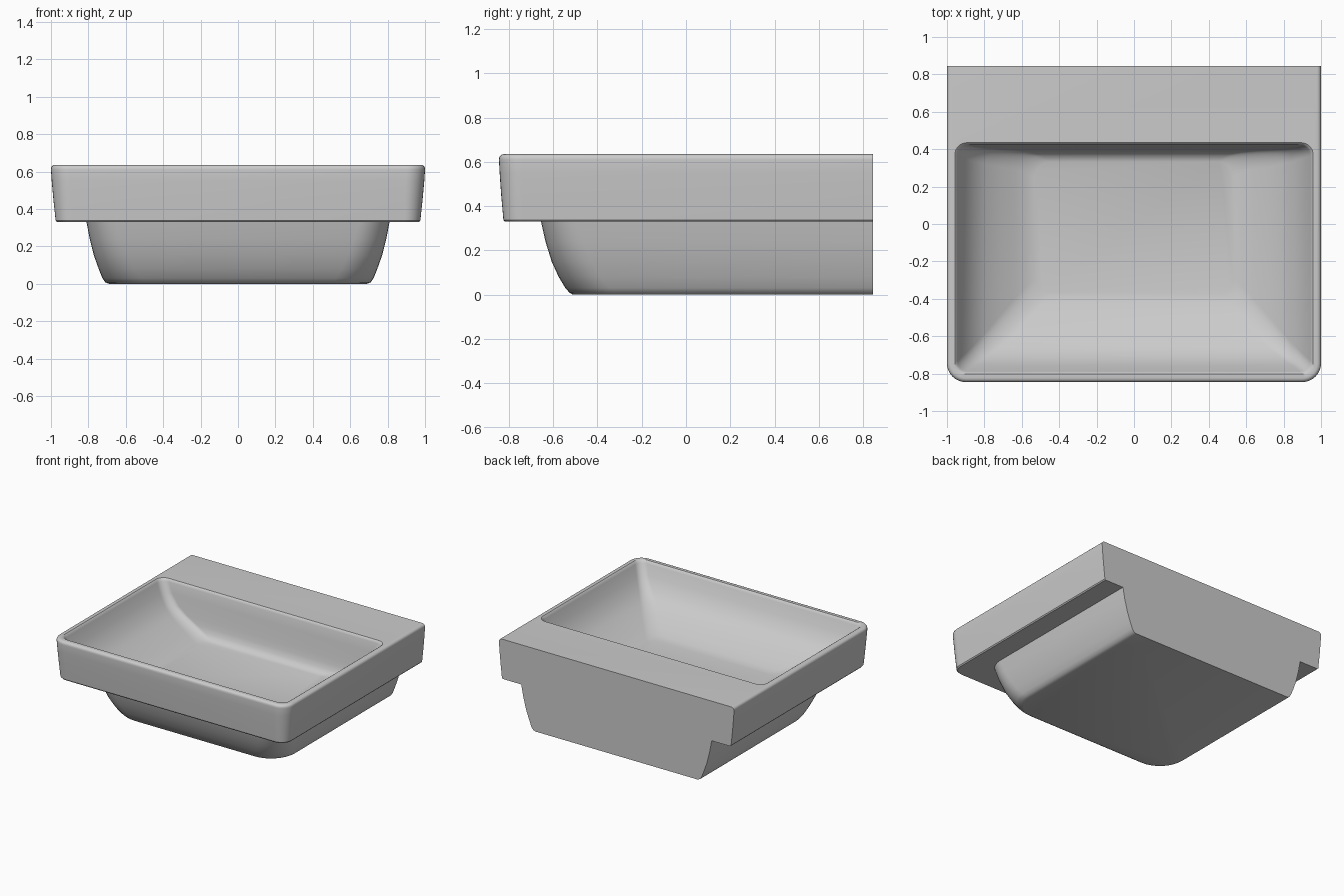
import bpy, bmesh
from math import sin, cos, pi

cube = bpy.data.objects.get("Cube")
if cube:
    bpy.data.objects.remove(cube, do_unlink=True)

BACK = 0.845
CORNER_STEPS = 8


def ring(bm, z, half, front, back, r_front, r_back=0.0):
    """Horizontal rounded rectangle, with separate front and back corner radii."""
    corners = [(half, back, r_back, 0), (-half, back, r_back, 1),
               (-half, front, r_front, 2), (half, front, r_front, 3)]
    verts = []
    for x, y, r, quarter in corners:
        cx = x - r if x > 0 else x + r
        cy = y - r if y > 0 else y + r
        for i in range(CORNER_STEPS + 1):
            a = (quarter + i / CORNER_STEPS) * pi / 2
            verts.append(bm.verts.new((cx + r * cos(a), cy + r * sin(a), z)))
    return verts


# Each row: height, half width, front y, front corner radius
under_bowl = [(0.0, 0.69, -0.51, 0.20), (0.008, 0.71, -0.525, 0.20),
              (0.03, 0.725, -0.545, 0.20), (0.08, 0.745, -0.575, 0.19),
              (0.15, 0.77, -0.607, 0.18), (0.24, 0.793, -0.635, 0.17),
              (0.33, 0.81, -0.655, 0.16)]
apron = [(0.33, 0.968, -0.818, 0.08), (0.338, 0.975, -0.825, 0.085),
         (0.45, 0.987, -0.835, 0.095), (0.55, 0.996, -0.842, 0.10),
         (0.61, 1.0, -0.845, 0.10)]
RIM_TOP, RIM_R = 0.635, 0.022

# Each row: height, half width, front y, back y, corner radius
basin = [(0.635, 0.958, -0.803, 0.435, 0.065), (0.629, 0.950, -0.795, 0.428, 0.06),
         (0.615, 0.944, -0.789, 0.423, 0.06), (0.54, 0.908, -0.757, 0.413, 0.06),
         (0.46, 0.852, -0.712, 0.403, 0.07), (0.41, 0.79, -0.655, 0.398, 0.08),
         (0.365, 0.715, -0.575, 0.393, 0.09), (0.325, 0.64, -0.49, 0.383, 0.09),
         (0.298, 0.58, -0.425, 0.365, 0.09), (0.285, 0.53, -0.375, 0.335, 0.09)]

bm = bmesh.new()
rings = [ring(bm, z, h, f, BACK, r) for z, h, f, r in under_bowl + apron]

# Rounded outer rim edge
for i in range(1, 6):
    a = i / 5 * pi / 2
    inset = RIM_R * (1 - cos(a))
    rings.append(ring(bm, RIM_TOP - RIM_R * (1 - sin(a)), 1 - inset,
                      -0.845 + inset, BACK, 0.10 - inset))

# Inner basin
rings += [ring(bm, z, h, f, b, r, r) for z, h, f, b, r in basin]

# Skin the rings from the underside, over the rim and down to the basin floor
count = len(rings[0])
for lower, upper in zip(rings, rings[1:]):
    for i in range(count):
        j = (i + 1) % count
        bm.faces.new((lower[i], lower[j], upper[j], upper[i]))
bm.faces.new(rings[0][::-1])
bm.faces.new(rings[-1])
bmesh.ops.remove_doubles(bm, verts=bm.verts, dist=0.0005)
bmesh.ops.recalc_face_normals(bm, faces=bm.faces)

mesh = bpy.data.meshes.new("washbasin")
bm.to_mesh(mesh)
bm.free()
washbasin = bpy.data.objects.new("washbasin", mesh)
bpy.context.collection.objects.link(washbasin)

# Glazed ceramic
COLOUR = (0.6, 0.6, 0.6, 1)
ceramic = bpy.data.materials.new("grey_ceramic")
ceramic.use_nodes = True
ceramic.diffuse_color = COLOUR
ceramic.node_tree.nodes["Principled BSDF"].inputs["Base Color"].default_value = COLOUR
mesh.materials.append(ceramic)

bpy.ops.object.select_all(action="DESELECT")
washbasin.select_set(True)
bpy.context.view_layer.objects.active = washbasin
bpy.ops.object.shade_smooth_by_angle(angle=0.6)
